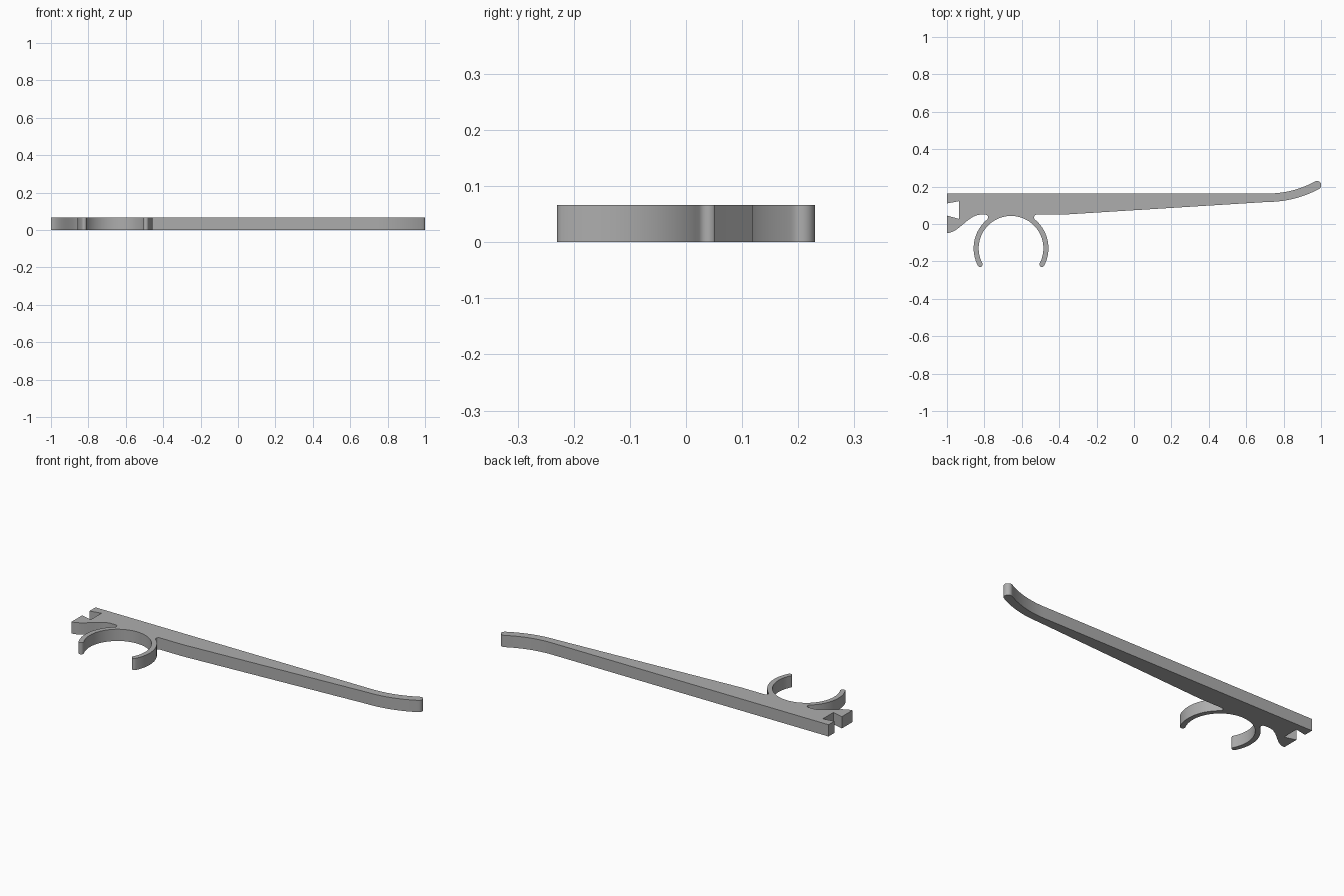
import bpy, bmesh, math
from mathutils import Vector
from mathutils.geometry import interpolate_bezier

cube = bpy.data.objects.get("Cube")
if cube:
    bpy.data.objects.remove(cube, do_unlink=True)

HEIGHT = 0.066
CLIP = (-0.6575, -0.13)          # centre of the round clip
OUTER, INNER = 0.2, 0.173
MID, CAP = (OUTER + INNER) / 2, (OUTER - INNER) / 2
LEDGE = 0.05                     # underside level beside the clip
FILLET = 0.015
BEND_X, TOP, BEND_R, THICK, BEND = 0.715, 0.163, 0.53, 0.045, 28.5


def arc(centre, radius, start, end, steps):
    """Points along an arc, angles in degrees."""
    pts = []
    for i in range(steps + 1):
        a = math.radians(start + (end - start) * i / steps)
        pts.append((centre[0] + radius * math.cos(a), centre[1] + radius * math.sin(a)))
    return pts


def polar(centre, radius, angle):
    return arc(centre, radius, angle, angle, 1)[0]


# Right half of the clip's outside, from the ledge round to the open tip
fy = LEDGE - FILLET - CLIP[1]
fx = math.sqrt((OUTER + FILLET) ** 2 - fy ** 2)
meet = math.degrees(math.atan2(fy, fx))
tip = -27.5
half = arc((CLIP[0] + fx, CLIP[1] + fy), FILLET, 90, 180 + meet, 10)
half += arc(CLIP, OUTER, meet, tip, 28)[1:]
half += arc(polar(CLIP, MID, tip), CAP, tip, tip - 180, 10)[1:]
mirrored = [(2 * CLIP[0] - x, y) for x, y in reversed(half)]
inside = arc(CLIP, INNER, tip, 180 - tip, 64)[1:-1]

# Dovetail notch in the blunt end
notch = [(-1, TOP), (-1, 0.11), (-0.935, 0.122), (-0.935, 0.027), (-1, 0.045)]

# Curved hook under the notch
hook = interpolate_bezier(Vector((-1, -0.048)), Vector((-0.94, -0.05)),
                          Vector((-0.885, LEDGE)), Vector((-0.82, LEDGE)), 20)
hook = [(p.x, p.y) for p in hook]

# Upturned end of the long arm
bend_c = (BEND_X, TOP + BEND_R)
lower = arc(bend_c, BEND_R + THICK, -90, BEND - 90, 16)
end_c = polar(bend_c, BEND_R + THICK / 2, BEND - 90)
end_cap = arc(end_c, THICK / 2, BEND - 90, BEND + 90, 14)[1:-1]
upper = arc(bend_c, BEND_R, BEND - 90, -90, 16)

outline = (notch + hook + mirrored + inside[::-1] + list(reversed(half)))
# The clip is walked left side down, inside across, right side up
outline = notch + hook + mirrored[::-1][::-1][::-1] + inside[::-1] + half[::-1]
outline += [(-0.38, LEDGE)] + lower + end_cap + upper

# Extrude the outline into the finished part
bm = bmesh.new()
base = bm.faces.new([bm.verts.new((x, y, 0)) for x, y in outline])
result = bmesh.ops.extrude_face_region(bm, geom=[base], use_keep_orig=True)
bmesh.ops.translate(bm, vec=(0, 0, HEIGHT),
                    verts=[v for v in result["geom"] if isinstance(v, bmesh.types.BMVert)])
bmesh.ops.remove_doubles(bm, verts=bm.verts, dist=0.0001)
bmesh.ops.recalc_face_normals(bm, faces=bm.faces)
mesh = bpy.data.meshes.new("clip_arm")
bm.to_mesh(mesh)
bm.free()

grey = bpy.data.materials.new("plain grey")
grey.use_nodes = True
grey.diffuse_color = (0.42, 0.42, 0.42, 1)
grey.node_tree.nodes["Principled BSDF"].inputs["Base Color"].default_value = grey.diffuse_color
mesh.materials.append(grey)

arm = bpy.data.objects.new("clip_arm", mesh)
bpy.context.collection.objects.link(arm)
bpy.ops.object.select_all(action="DESELECT")
arm.select_set(True)
bpy.context.view_layer.objects.active = arm
bpy.ops.object.shade_smooth_by_angle(angle=math.radians(30))
